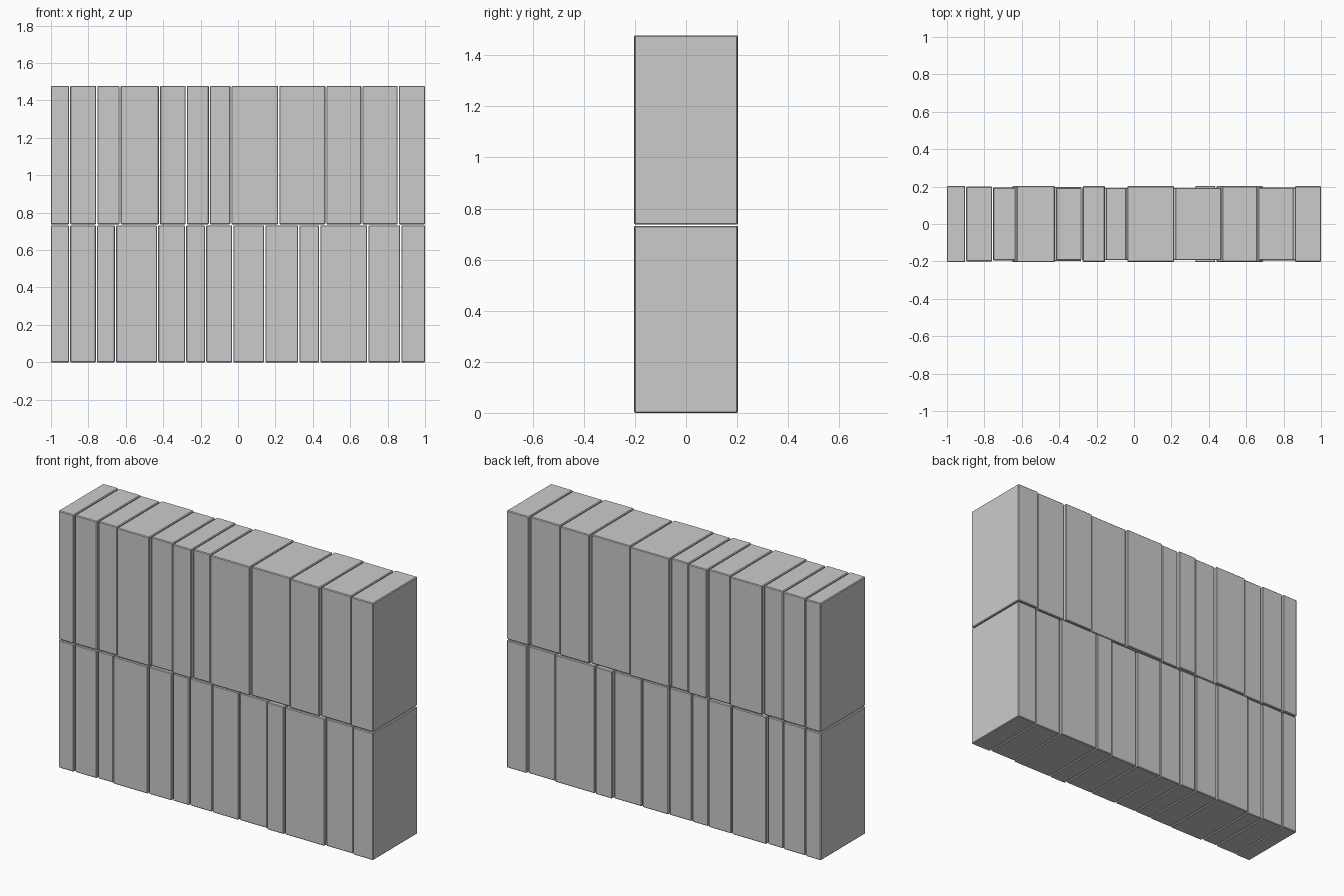
import bpy, bmesh

if "Cube" in bpy.data.objects:
    bpy.data.objects.remove(bpy.data.objects["Cube"])

GAP = 0.003     # half of the joint between neighbouring blocks
BEVEL = 0.004   # worn edge width


def block(name, x0, x1, z0, z1, half_depth):
    bm = bmesh.new()
    bmesh.ops.create_cube(bm, size=1)
    for v in bm.verts:
        v.co.x = x0 if v.co.x < 0 else x1
        v.co.y = -half_depth if v.co.y < 0 else half_depth
        v.co.z = z0 if v.co.z < 0 else z1
    bmesh.ops.bevel(bm, geom=bm.edges[:], offset=BEVEL, segments=1,
                    profile=0.5, affect='EDGES')
    bmesh.ops.recalc_face_normals(bm, faces=bm.faces[:])
    mesh = bpy.data.meshes.new(name)
    bm.to_mesh(mesh)
    bm.free()
    bpy.context.collection.objects.link(bpy.data.objects.new(name, mesh))


def course(name, joints, depths, z0, z1):
    last = len(depths) - 1
    for i, d in enumerate(depths):
        left = joints[i] + (GAP if i > 0 else 0)
        right = joints[i + 1] - (GAP if i < last else 0)
        block(f"{name}_{i + 1:02d}", left, right, z0, z1, d)


# Lower course of upright stone blocks
course("lower_block",
       [-1, -0.90, -0.757, -0.655, -0.43, -0.28, -0.173, -0.028,
        0.143, 0.325, 0.437, 0.694, 0.87, 1],
       [0.203, 0.199, 0.194, 0.202, 0.199, 0.195, 0.193,
        0.196, 0.193, 0.204, 0.202, 0.194, 0.201],
       0.0, 0.732)

# Upper course, joints staggered against the lower one
course("upper_block",
       [-1, -0.90, -0.755, -0.63, -0.42, -0.277, -0.153, -0.038,
        0.218, 0.47, 0.662, 0.857, 1],
       [0.204, 0.200, 0.194, 0.204, 0.193, 0.203, 0.193,
        0.202, 0.193, 0.203, 0.194, 0.202],
       0.738, 1.478)
